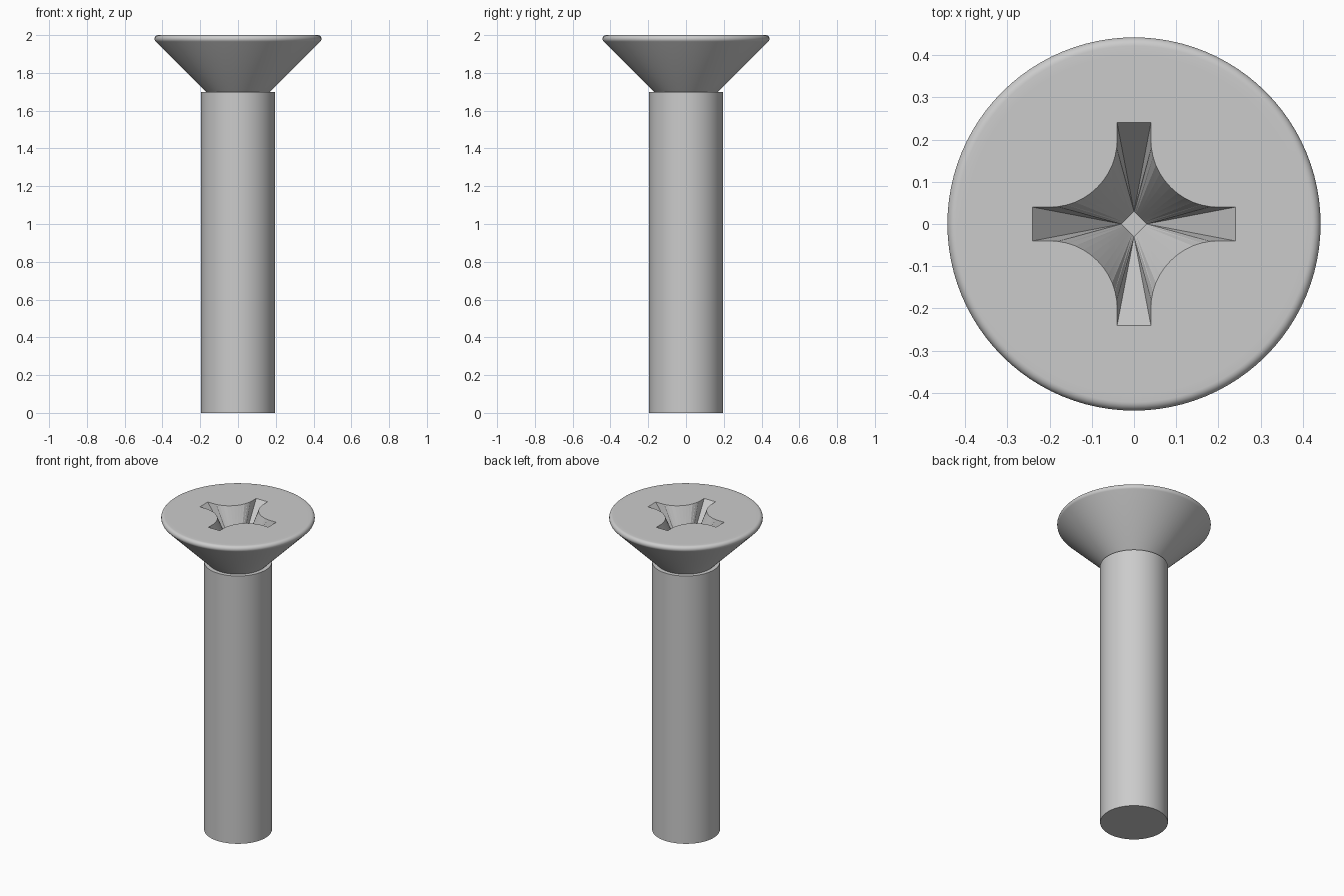
import bpy, bmesh
from math import sin, cos, pi, radians

if "Cube" in bpy.data.objects:
    bpy.data.objects.remove(bpy.data.objects["Cube"])

SEGMENTS = 96


def mesh_object(name, bm):
    bmesh.ops.remove_doubles(bm, verts=bm.verts, dist=1e-5)
    bmesh.ops.recalc_face_normals(bm, faces=bm.faces)
    mesh = bpy.data.meshes.new(name)
    bm.to_mesh(mesh)
    bm.free()
    ob = bpy.data.objects.new(name, mesh)
    bpy.context.collection.objects.link(ob)
    return ob


def bridge(bm, a, b):
    n = len(a)
    for i in range(n):
        j = (i + 1) % n
        bm.faces.new((a[i], a[j], b[j], b[i]))


def lathe(name, profile):
    """Revolve (radius, z) points about z and cap both ends."""
    bm = bmesh.new()
    rings = [[bm.verts.new((r * cos(2 * pi * k / SEGMENTS),
                            r * sin(2 * pi * k / SEGMENTS), z))
              for k in range(SEGMENTS)] for r, z in profile]
    for a, b in zip(rings, rings[1:]):
        bridge(bm, a, b)
    bm.faces.new(rings[0])
    bm.faces.new(rings[-1])
    return mesh_object(name, bm)


def cross_recess(name, z_top, depth, rise=0.05):
    """Cross outline with rounded inner corners, tapering to a small diamond."""
    half_w, reach, fillet, tip, steps = 0.04, 0.24, 0.16, 0.03, 12
    c = half_w + fillet
    pairs = []                                   # (top xy, bottom xy)
    for q in range(4):
        quarter = [((reach, -half_w), (tip, 0)), ((reach, half_w), (tip, 0))]
        for k in range(steps + 1):
            t = k / steps
            a = radians(270 - 90 * t)
            quarter.append(((c + fillet * cos(a), c + fillet * sin(a)),
                            (tip * (1 - t), tip * t)))
        ca, sa = (1, 0, -1, 0)[q], (0, 1, 0, -1)[q]
        pairs += [tuple((x * ca - y * sa, x * sa + y * ca) for x, y in p)
                  for p in quarter]
    bm = bmesh.new()
    s = 1 + rise / depth                         # continue the taper above the head
    top = [bm.verts.new((b[0] + (t[0] - b[0]) * s, b[1] + (t[1] - b[1]) * s,
                         z_top + rise)) for t, b in pairs]
    low = [bm.verts.new((b[0], b[1], z_top - depth)) for t, b in pairs]
    bridge(bm, top, low)
    bm.faces.new(top)
    bm.faces.new(low)
    bmesh.ops.remove_doubles(bm, verts=bm.verts, dist=1e-5)
    bmesh.ops.triangulate(bm, faces=bm.faces)
    return mesh_object(name, bm)


# Plain cylindrical shank
shank = lathe("shank", [(0.195, 0), (0.195, 1.70)])

# Countersunk head: 45 degree cone, rounded rim, flat top
rim = [(0.422 + 0.02 * cos(radians(a)), 1.98 + 0.02 * sin(radians(a)))
       for a in range(-45, 91, 15)]
head = lathe("head", [(0.17, 1.70)] + rim + [(0.40, 2.0)])

# Cross-shaped driver recess cut into the head
cutter = cross_recess("recess_cutter", 2.0, 0.25)
cutter.hide_render = True
cut = head.modifiers.new("recess", 'BOOLEAN')
cut.operation = 'DIFFERENCE'
cut.solver = 'EXACT'
cut.object = cutter
bpy.context.view_layer.objects.active = head
bpy.ops.object.modifier_apply(modifier=cut.name)
bpy.data.objects.remove(cutter)

# Smooth shading with sharp edges kept
for ob in (shank, head):
    bpy.ops.object.select_all(action='DESELECT')
    ob.select_set(True)
    bpy.context.view_layer.objects.active = ob
    bpy.ops.object.shade_smooth_by_angle(angle=radians(25))
